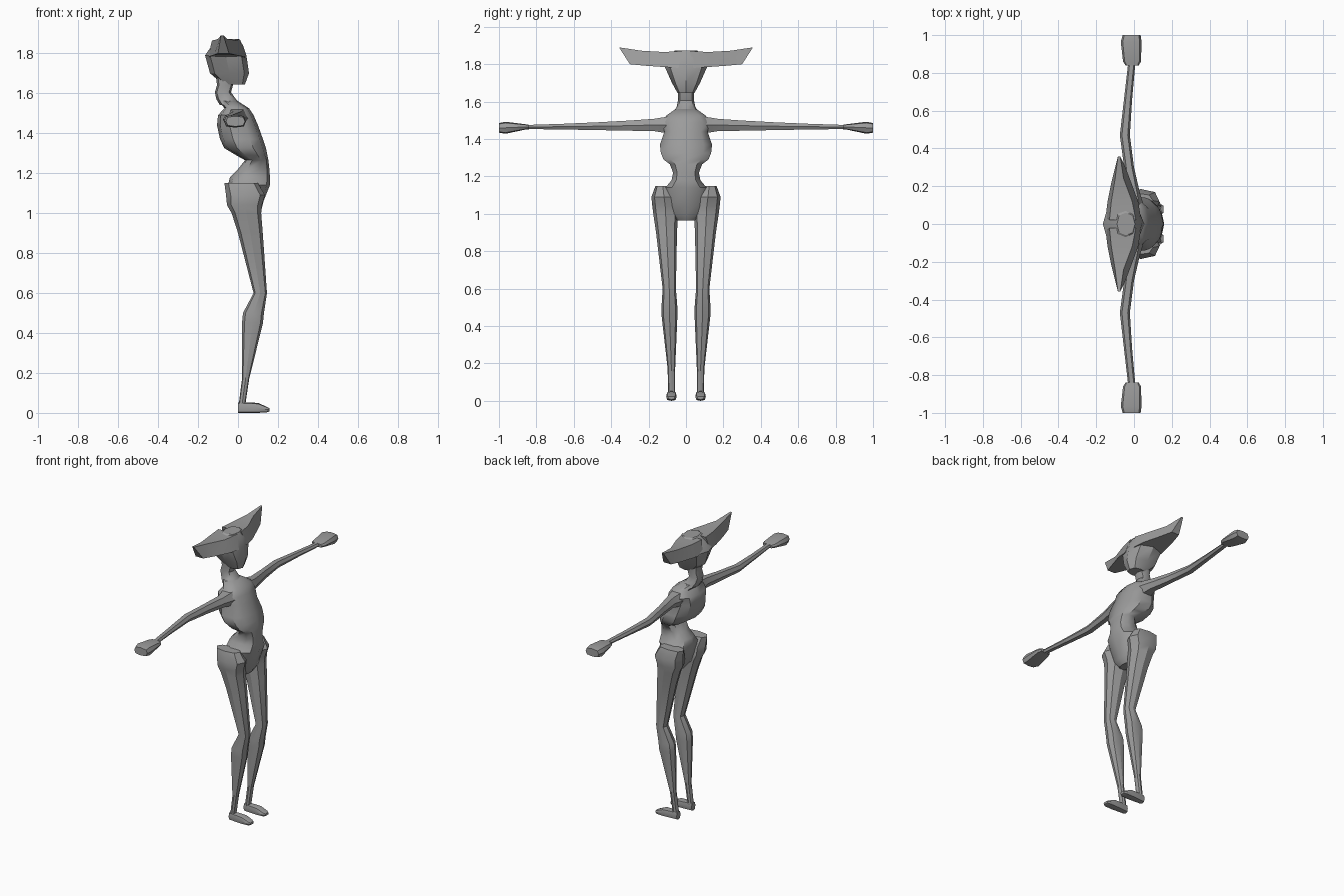
import bpy, bmesh, math

grey = bpy.data.materials.new("plain grey")
grey.diffuse_color = (0.33, 0.33, 0.33, 1)


def finish(name, bm, mirror, angle):
    bmesh.ops.recalc_face_normals(bm, faces=bm.faces)
    mesh = bpy.data.meshes.new(name)
    bm.to_mesh(mesh)
    bm.free()
    mesh.materials.append(grey)
    obj = bpy.data.objects.new(name, mesh)
    bpy.context.collection.objects.link(obj)
    bpy.ops.object.select_all(action='DESELECT')
    obj.select_set(True)
    bpy.context.view_layer.objects.active = obj
    bpy.ops.object.shade_smooth_by_angle(angle=math.radians(angle))
    if mirror:
        mod = obj.modifiers.new("mirror", 'MIRROR')
        mod.use_axis = (False, True, False)
        mod.use_mirror_merge = False
    return obj


def skin(name, rings, mirror=False, angle=30):
    """Bridge rings of points and cap both ends."""
    bm = bmesh.new()
    loops = [[bm.verts.new(p) for p in ring] for ring in rings]
    n = len(loops[0])
    for a, b in zip(loops, loops[1:]):
        for i in range(n):
            j = (i + 1) % n
            bm.faces.new((a[i], a[j], b[j], b[i]))
    bm.faces.new(loops[0])
    bm.faces.new(loops[-1])
    return finish(name, bm, mirror, angle)


def loft(name, axis, sections, sides=8, power=0.8, mirror=False, angle=30):
    """Each section: position along axis, then low/high in the other two axes."""
    rings = []
    for t, a0, a1, b0, b1 in sections:
        ring = []
        for i in range(sides):
            w = 2 * math.pi * i / sides
            c, s = math.cos(w), math.sin(w)
            u = (a0 + a1) / 2 + (a1 - a0) / 2 * math.copysign(abs(c) ** power, c)
            v = (b0 + b1) / 2 + (b1 - b0) / 2 * math.copysign(abs(s) ** power, s)
            ring.append({'x': (t, u, v), 'y': (u, t, v), 'z': (u, v, t)}[axis])
        rings.append(ring)
    return skin(name, rings, mirror, angle)


# torso with pelvis: height, back, front, half width
torso = [(0.965, 0.02, 0.09, 0.05), (1.0, -0.01, 0.113, 0.09),
         (1.06, -0.03, 0.128, 0.11), (1.14, -0.05, 0.16, 0.115),
         (1.18, -0.04, 0.16, 0.08), (1.22, 0.0, 0.157, 0.072),
         (1.265, 0.035, 0.152, 0.09), (1.29, -0.01, 0.147, 0.125),
         (1.325, -0.068, 0.14, 0.14), (1.37, -0.09, 0.125, 0.145),
         (1.44, -0.105, 0.10, 0.12), (1.49, -0.10, 0.078, 0.135),
         (1.525, -0.068, 0.055, 0.11), (1.56, -0.095, 0.0, 0.058)]
loft("torso", 'z', [(z, b, f, -w, w) for z, b, f, w in torso], sides=10, angle=40)

# neck
loft("neck", 'z', [(1.54, -0.09, 0.02, -0.075, 0.075),
                   (1.57, -0.108, -0.01, -0.05, 0.05),
                   (1.605, -0.116, -0.035, -0.043, 0.043),
                   (1.64, -0.105, -0.025, -0.043, 0.043),
                   (1.68, -0.11, -0.02, -0.045, 0.045)], angle=40)

# head, chin towards +x
loft("head", 'z', [(1.645, -0.075, 0.035, -0.045, 0.045),
                   (1.70, -0.14, 0.055, -0.075, 0.075),
                   (1.79, -0.165, 0.042, -0.115, 0.115),
                   (1.84, -0.13, 0.025, -0.11, 0.11),
                   (1.872, -0.09, 0.005, -0.06, 0.06)])

# swept wings on the sides of the head
skin("head_wing", [
    [(-0.13, 0.02, 1.865), (0.01, 0.02, 1.87), (0.035, 0.04, 1.78), (-0.15, 0.04, 1.78)],
    [(-0.12, 0.12, 1.865), (-0.01, 0.12, 1.865), (0.022, 0.12, 1.785), (-0.14, 0.12, 1.785)],
    [(-0.10, 0.24, 1.872), (-0.055, 0.24, 1.872), (-0.015, 0.22, 1.792), (-0.12, 0.22, 1.792)],
    [(-0.085, 0.358, 1.89), (-0.073, 0.358, 1.89), (-0.045, 0.30, 1.80), (-0.10, 0.30, 1.80)],
], mirror=True, angle=20)

# arms and hands
loft("arm", 'y', [(0.07, -0.07, 0.06, 1.42, 1.53),
                  (0.17, -0.04, 0.03, 1.438, 1.512),
                  (0.30, -0.052, 0.0, 1.441, 1.502),
                  (0.47, -0.075, -0.022, 1.445, 1.492),
                  (0.66, -0.053, -0.01, 1.449, 1.483),
                  (0.86, -0.03, 0.008, 1.452, 1.476)], sides=6, mirror=True)
loft("hand", 'y', [(0.84, -0.045, 0.025, 1.452, 1.476),
                   (0.86, -0.058, 0.037, 1.45, 1.479),
                   (0.965, -0.07, 0.04, 1.428, 1.492),
                   (1.0, -0.06, 0.035, 1.434, 1.485)], power=0.6, mirror=True)

# legs with hip, knee and calf
loft("leg", 'z', [(0.03, 0.002, 0.035, 0.058, 0.096),
                  (0.17, 0.02, 0.056, 0.058, 0.098),
                  (0.45, 0.02, 0.125, 0.046, 0.13),
                  (0.50, 0.025, 0.13, 0.046, 0.131),
                  (0.60, 0.078, 0.145, 0.054, 0.125),
                  (0.90, 0.0, 0.124, 0.048, 0.16),
                  (1.00, -0.032, 0.116, 0.043, 0.175),
                  (1.04, -0.055, 0.12, 0.042, 0.18),
                  (1.09, -0.06, 0.135, 0.05, 0.185),
                  (1.15, -0.068, 0.10, 0.085, 0.163)], mirror=True)

# feet, toes towards +x
loft("foot", 'x', [(0.0, 0.058, 0.098, 0.0, 0.052),
                   (0.04, 0.054, 0.102, 0.0, 0.053),
                   (0.10, 0.05, 0.106, 0.0, 0.05),
                   (0.145, 0.052, 0.104, 0.003, 0.03),
                   (0.157, 0.06, 0.096, 0.008, 0.024)], power=0.6, mirror=True)
